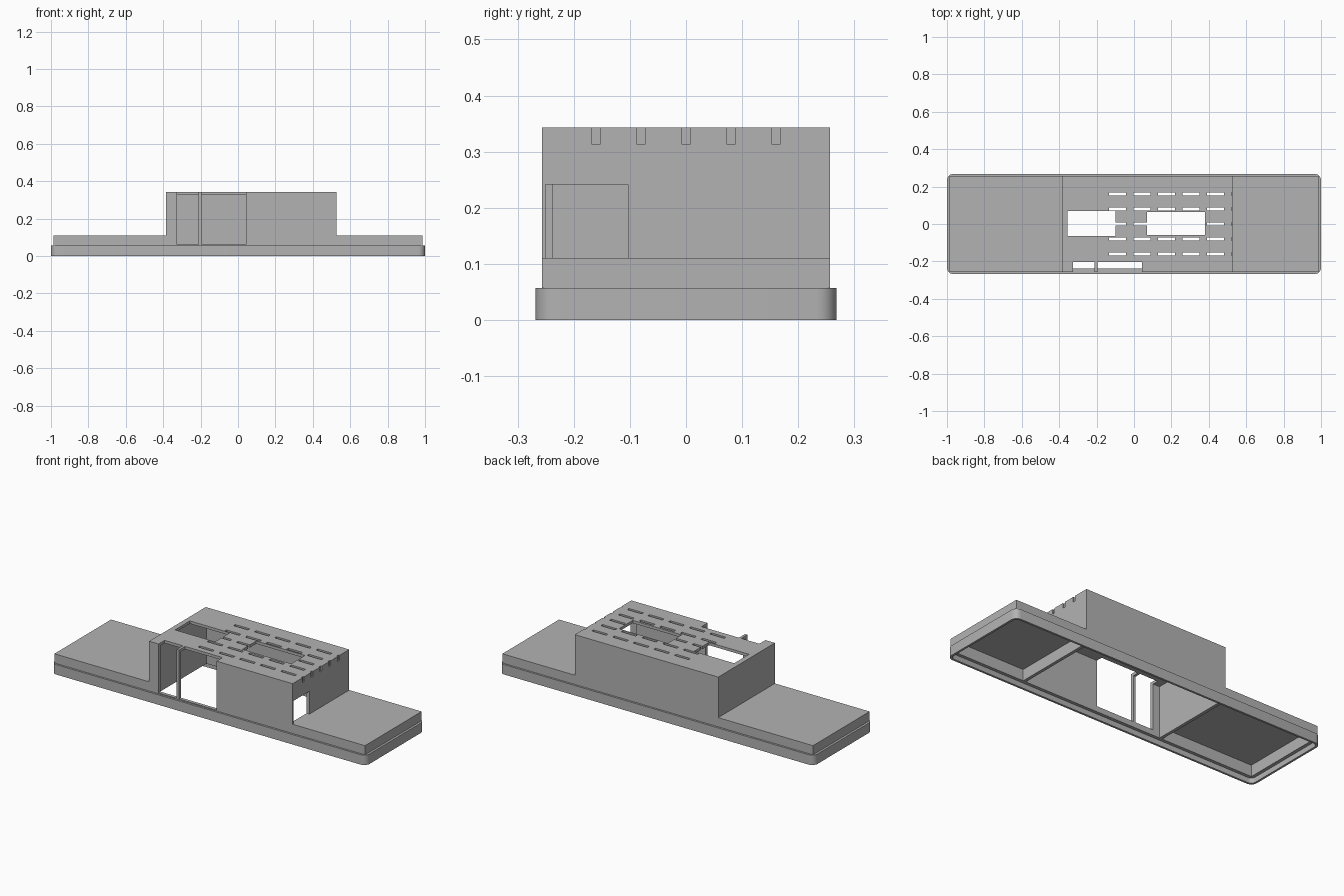
import bpy, bmesh
from mathutils import Vector

cube = bpy.data.objects.get("Cube")
if cube:
    bpy.data.objects.remove(cube, do_unlink=True)

grey = bpy.data.materials.new("plain grey")
grey.use_nodes = True
colour = (0.45, 0.45, 0.45, 1)
grey.diffuse_color = colour
grey.node_tree.nodes["Principled BSDF"].inputs["Base Color"].default_value = colour


def add_box(bm, x, y, z, radius=0):
    """Box from (min, max) pairs, with optional rounded upright edges."""
    verts = bmesh.ops.create_cube(bm, size=1)["verts"]
    for v in verts:
        v.co = Vector([r[0] if c < 0 else r[1] for c, r in zip(v.co, (x, y, z))])
    if radius:
        upright = {e for v in verts for e in v.link_edges
                   if abs(e.verts[0].co.z - e.verts[1].co.z) > 0.001}
        bmesh.ops.bevel(bm, geom=list(upright), offset=radius, segments=6,
                        affect='EDGES', profile=0.5)


def make_object(name, bm):
    bmesh.ops.recalc_face_normals(bm, faces=bm.faces)
    mesh = bpy.data.meshes.new(name)
    bm.to_mesh(mesh)
    bm.free()
    mesh.materials.append(grey)
    obj = bpy.data.objects.new(name, mesh)
    bpy.context.collection.objects.link(obj)
    return obj


def combine(target, name, boxes, operation='DIFFERENCE', radius=0):
    """Cut or join a set of separate boxes, then drop the helper."""
    bm = bmesh.new()
    for box in boxes:
        add_box(bm, *box, radius)
    apply_helper(target, make_object(name, bm), operation)


def apply_helper(target, helper, operation):
    helper.hide_render = True
    mod = target.modifiers.new(helper.name, 'BOOLEAN')
    mod.operation, mod.solver, mod.object = operation, 'EXACT', helper
    bpy.ops.object.select_all(action='DESELECT')
    target.select_set(True)
    bpy.context.view_layer.objects.active = target
    bpy.ops.object.modifier_apply(modifier=mod.name)
    bpy.data.objects.remove(helper, do_unlink=True)


# Rounded base flange
bm = bmesh.new()
add_box(bm, (-1, 1), (-0.268, 0.268), (0, 0.057), 0.035)
case = make_object("enclosure_cover", bm)

# Stepped upper body: two low wings and a tall middle
low, mid, top = 0.03, 0.11, 0.343
left, right, wing = -0.385, 0.527, 0.987
outline = [(-wing, low), (wing, low), (wing, mid), (right, mid),
           (right, top), (left, top), (left, mid), (-wing, mid)]
bm = bmesh.new()
face = bm.faces.new([bm.verts.new((x, -0.257, z)) for x, z in outline])
new = bmesh.ops.extrude_face_region(bm, geom=[face])["geom"]
bmesh.ops.translate(bm, vec=(0, 0.514, 0),
                    verts=[v for v in new if isinstance(v, bmesh.types.BMVert)])
apply_helper(case, make_object("upper_body", bm), 'UNION')

# Underside recess with rounded corners
combine(case, "recess", [((-0.988, 0.988), (-0.256, 0.256), (-0.1, low))], radius=0.025)

# Hollow wings and middle, divided by the middle's end walls
wall, inner = 0.018, (-0.238, 0.238)
combine(case, "cavities", [
    ((-wing + wall, left), inner, (0, mid - 0.015)),
    ((left + wall, right - wall), inner, (0, top - 0.016)),
    ((right, wing - wall), inner, (0, mid - 0.015))])

# Roof windows
combine(case, "roof_windows", [
    ((-0.355, -0.1), (-0.065, 0.07), (0.3, 0.4)),
    ((0.07, 0.38), (-0.06, 0.065), (0.3, 0.4))])

# Front openings with a thin post between, notched into the roof
combine(case, "front_openings", [
    ((x0, x1), (-0.3, -0.202), (0.062, 0.4))
    for x0, x1 in ((-0.325, -0.21), (-0.195, 0.043))])

# Side opening
combine(case, "side_opening", [((0.48, 0.6), (-0.25, -0.103), (mid, 0.241))])

# Vent slots; the last column notches the end wall
combine(case, "vent_slots", [
    ((x, x + 0.091), (y - 0.008, y + 0.008), (0.314, 0.4))
    for x in [-0.135 + 0.131 * i for i in range(6)]
    for y in [0.0803 * j for j in range(-2, 3)]])

bpy.ops.object.shade_smooth_by_angle(angle=0.5)
